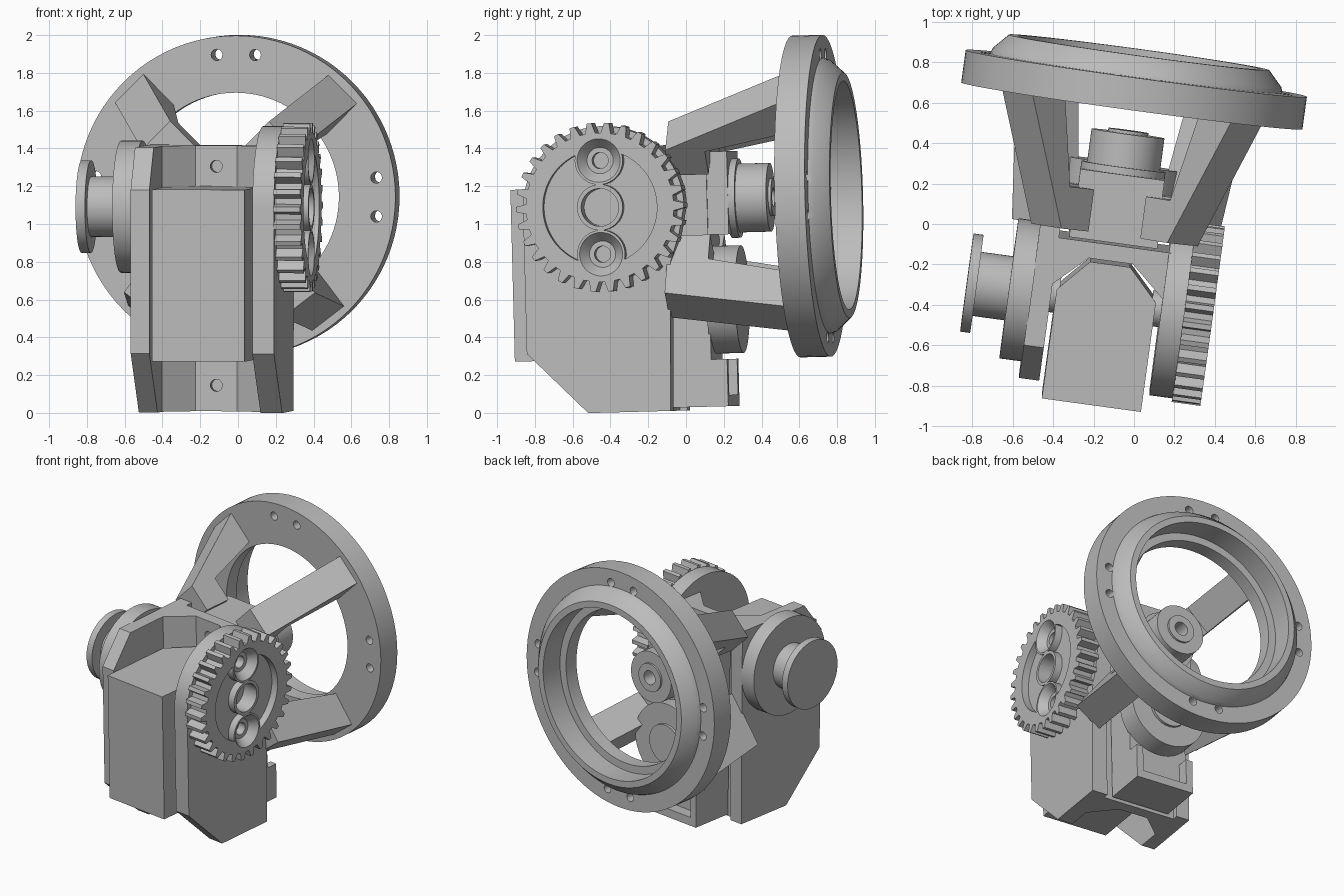
import bpy, bmesh, math
from mathutils import Matrix, Vector

if "Cube" in bpy.data.objects:
    bpy.data.objects.remove(bpy.data.objects["Cube"], do_unlink=True)

grey = bpy.data.materials.new("machined grey")
grey.use_nodes = True
COLOUR = (0.5, 0.5, 0.5, 1)
grey.diffuse_color = COLOUR
grey.node_tree.nodes["Principled BSDF"].inputs["Base Color"].default_value = COLOUR

CU, CZ = -0.09, 1.13        # axis of ring and rear hub
GV, GZ = -0.40, 1.10        # axis of gear and side flanges
parts = []


def place(axis, a, b, t):
    """Map profile coordinates and a depth along the axis to space."""
    return {"x": (t, a, b), "y": (a, t, b), "z": (a, b, t)}[axis]


def finish(name, bm):
    bmesh.ops.remove_doubles(bm, verts=bm.verts, dist=1e-5)
    bmesh.ops.recalc_face_normals(bm, faces=bm.faces)
    mesh = bpy.data.meshes.new(name)
    bm.to_mesh(mesh)
    bm.free()
    mesh.materials.append(grey)
    obj = bpy.data.objects.new(name, mesh)
    bpy.context.collection.objects.link(obj)
    parts.append(obj)
    return obj


def prism(name, outline, axis, lo, hi):
    bm = bmesh.new()
    low = [bm.verts.new(place(axis, a, b, lo)) for a, b in outline]
    high = [bm.verts.new(place(axis, a, b, hi)) for a, b in outline]
    bm.faces.new(low)
    bm.faces.new(high)
    n = len(outline)
    for i in range(n):
        j = (i + 1) % n
        bm.faces.new((low[i], low[j], high[j], high[i]))
    return finish(name, bm)


def box(name, u, v, z):
    return prism(name, [(u[0], v[0]), (u[1], v[0]), (u[1], v[1]), (u[0], v[1])], "z", *z)


def lathe(name, profile, axis, a, b, steps=64):
    """Turn a closed (radius, depth) profile around an axis."""
    bm = bmesh.new()
    rings = []
    for r, t in profile:
        angles = [2 * math.pi * i / steps for i in range(steps)]
        rings.append([bm.verts.new(place(axis, a + r * math.cos(w), b + r * math.sin(w), t))
                      for w in angles])
    for k, ring in enumerate(rings):
        other = rings[(k + 1) % len(rings)]
        if profile[k][0] == 0 and profile[(k + 1) % len(rings)][0] == 0:
            continue
        for i in range(steps):
            j = (i + 1) % steps
            bm.faces.new((ring[i], ring[j], other[j], other[i]))
    return finish(name, bm)


def disc(name, r, lo, hi, axis, a, b, steps=64):
    return lathe(name, [(0, lo), (r, lo), (r, hi), (0, hi)], axis, a, b, steps)


def cut(obj, cutters):
    for c in cutters:
        mod = obj.modifiers.new("cut", "BOOLEAN")
        mod.operation, mod.solver, mod.object = "DIFFERENCE", "EXACT", c
    bpy.context.view_layer.update()
    graph = bpy.context.evaluated_depsgraph_get()
    mesh = bpy.data.meshes.new_from_object(obj.evaluated_get(graph))
    obj.modifiers.clear()
    obj.data = mesh
    for c in cutters:
        parts.remove(c)
        bpy.data.objects.remove(c, do_unlink=True)


# Large ring with raised conical lip, stepped bore and four pairs of holes
ring = lathe("mounting_ring", [
    (0.55, 0.578), (0.852, 0.578), (0.852, 0.74), (0.73, 0.74), (0.72, 0.77),
    (0.65, 0.845), (0.605, 0.845), (0.605, 0.68), (0.55, 0.68)], "y", CU, CZ, 96)
holes = []
for quarter in range(4):
    for side in (-1, 1):
        w = quarter * math.pi / 2 + side * math.radians(7.8)
        holes.append(disc("hole_cutter", 0.03, 0.5, 0.9, "y",
                          CU + 0.757 * math.cos(w), CZ + 0.757 * math.sin(w), 20))
cut(ring, holes)

# Four spokes from the bracket to the ring
upper = [(0.29, -0.06), (0.48, -0.06), (0.812, 0.59), (0.58, 0.59), (0.46, 0.15), (0.29, 0.15)]
lower = [(0.32, -0.07), (0.70, -0.07), (0.812, 0.59), (0.58, 0.59), (0.48, 0.15), (0.32, 0.15)]
for label, outline, angle in (("upper_right", upper, 45), ("upper_left", upper, 135),
                              ("lower_right", lower, -52.6), ("lower_left", lower, 232.6)):
    spoke = prism(label + "_spoke", outline, "z", -0.107, 0.107)
    spoke.data.transform(Matrix.Translation(Vector((CU, 0, CZ)))
                         @ Matrix.Rotation(-math.radians(angle), 4, "Y"))

# Boxed core between the side plates, with chamfered rear corners
prism("core_box", [(-0.335, -0.915), (0.16, -0.915), (0.16, -0.37), (0.01, -0.213),
                   (-0.19, -0.213), (-0.335, -0.37)], "z", 0.295, 1.205)

# Yoke web behind the core, with two screw holes
web = prism("yoke_web", [(-0.37, -0.11), (0.2, -0.11), (0.2, -0.35), (0.02, -0.19),
                         (-0.2, -0.19), (-0.37, -0.35)], "z", 0.013, 1.42)
cut(web, [disc("screw_cutter", 0.032, -0.3, -0.13, "y", CU, z, 20) for z in (0.15, 1.31)])

# Side plates: plain one on the flange side, round topped one on the gear side
base = [(-0.07, 0.013), (-0.51, 0.013), (-0.83, 0.335)]
prism("flange_side_plate", base + [(-0.83, 1.2), (-0.66, 1.42), (-0.05, 1.42)],
      "x", -0.46, -0.36)
arc = [(GV - 0.43 * math.cos(math.pi * i / 32), GZ + 0.43 * math.sin(math.pi * i / 32))
       for i in range(33)]
prism("gear_side_plate", base + arc + [(0.0, 0.95), (-0.05, 0.8)], "x", 0.19, 0.306)

# Pivot pins joining the plates to the core
disc("left_pivot", 0.09, -0.38, -0.32, "x", GV, GZ, 32)
disc("right_pivot", 0.09, 0.14, 0.21, "x", GV, GZ, 32)

# Round flange, shaft and knob
disc("side_flange", 0.35, -0.57, -0.455, "x", GV, GZ)
disc("knob_shaft", 0.16, -0.74, -0.56, "x", GV, GZ, 48)
disc("knob_flange", 0.245, -0.78, -0.73, "x", GV, GZ)

# Spur gear with a recessed face
TEETH = 30
outline = []
for i in range(TEETH):
    for r, f in ((0.395, -0.32), (0.448, -0.14), (0.448, 0.14), (0.395, 0.32)):
        w = 2 * math.pi * (i + f) / TEETH
        outline.append((GV + r * math.cos(w), GZ + r * math.sin(w)))
gear = prism("spur_gear", outline, "x", 0.304, 0.447)
cut(gear, [disc("recess_cutter", 0.305, 0.395, 0.5, "x", GV, GZ)])
cut(gear, [disc("bore_cutter", 0.118, 0.33, 0.5, "x", GV, GZ + dz, 48)
           for dz in (-0.248, 0, 0.248)])

# Countersunk cups and centre sleeve in the gear face
for label, dz in (("upper", 0.248), ("lower", -0.248)):
    lathe(label + "_gear_cup", [(0.128, 0.325), (0.128, 0.447), (0.115, 0.447),
                                (0.07, 0.39), (0.043, 0.39), (0.043, 0.325)],
          "x", GV, GZ + dz, 48)
lathe("gear_sleeve", [(0.122, 0.325), (0.122, 0.447), (0.1, 0.447), (0.1, 0.325)],
      "x", GV, GZ, 48)

# Rear bracket: back slab, thick head and open tray at the foot
box("bracket_slab", (-0.31, 0.13), (-0.1, 0.13), (0.03, 1.38))
box("bracket_head", (-0.3, 0.12), (0.12, 0.24), (0.94, 1.38))
box("tray_floor", (-0.31, 0.13), (0.12, 0.215), (0.03, 0.09))
for label, u in (("left", -0.31), ("right", 0.08)):
    box(label + "_tray_wall", (u, u + 0.05), (0.12, 0.215), (0.03, 0.28))

# Bored hub on the ring axis and the disc below it
disc("hub_flange", 0.21, 0.23, 0.275, "y", CU, CZ)
lathe("rear_hub", [(0, 0.26), (0.182, 0.26), (0.182, 0.44), (0.1, 0.44), (0.1, 0.455),
                   (0.05, 0.455), (0.05, 0.32), (0, 0.32)], "y", CU, CZ)
disc("lower_disc", 0.285, 0.12, 0.275, "y", CU, 0.595)
disc("lower_disc_boss", 0.14, 0.27, 0.295, "y", CU, 0.595, 48)

# Set the whole assembly at its slight yaw and lean
lift = Matrix.Translation(Vector((0, 0, CZ)))
pose = (lift @ Matrix.Rotation(math.radians(1.5), 4, "X") @ lift.inverted()
        @ Matrix.Rotation(math.radians(-7.8), 4, "Z"))
for obj in parts:
    obj.data.transform(pose)
    obj.data.shade_smooth()
    obj.data.set_sharp_from_angle(angle=math.radians(25))
